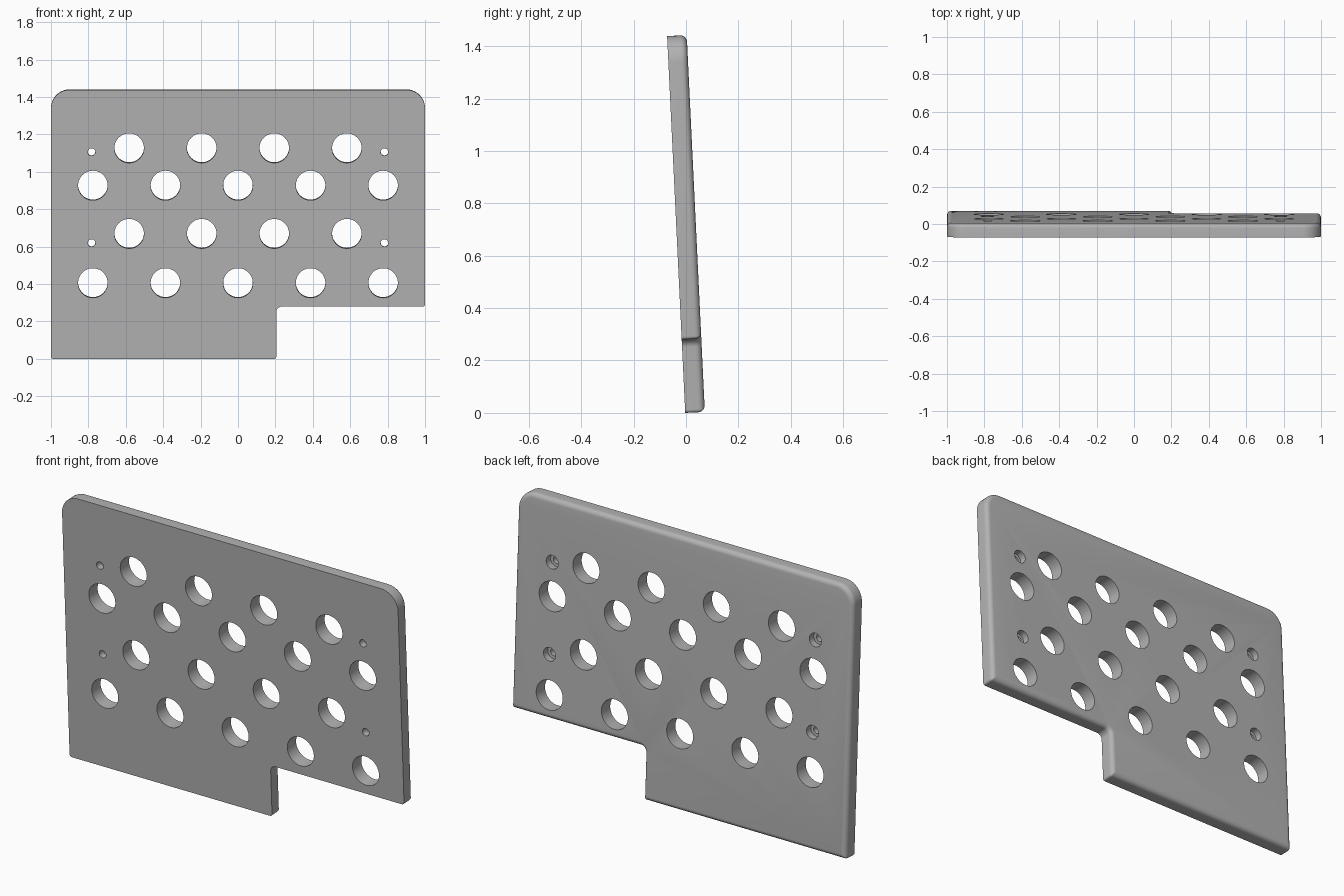
import bpy, bmesh
from math import atan2, cos, sin, pi, radians
from mathutils import Matrix

if "Cube" in bpy.data.objects:
    bpy.data.objects.remove(bpy.data.objects["Cube"])

HEIGHT, THICK, ROUND = 1.44, 0.075, 0.025
TILT = radians(2.75)

grey = bpy.data.materials.new("plain_grey")
grey.use_nodes = True
grey.diffuse_color = (0.45, 0.45, 0.45, 1)
grey.node_tree.nodes["Principled BSDF"].inputs["Base Color"].default_value = (0.45, 0.45, 0.45, 1)

# Outline corners: x, z, inward direction, corner radius, convex
CORNERS = [
    (-1, 0, 1, 1, 0.012, True),
    (0.205, 0, -1, 1, 0.012, True),
    (0.205, 0.28, -1, 1, 0.03, False),
    (1, 0.28, -1, 1, 0.012, True),
    (1, HEIGHT, -1, -1, 0.1, True),
    (-1, HEIGHT, 1, -1, 0.1, True),
]


def outline(inset, steps=10):
    """Rounded outline of the plate, shrunk by inset."""
    points = []
    for x, z, sx, sz, r, convex in CORNERS:
        turn = 1 if convex else -1
        radius = max(r - inset, 0.001) if convex else r + inset
        shift = inset + turn * radius
        middle = atan2(-turn * sz, -turn * sx)
        for i in range(steps + 1):
            a = middle + turn * (i / steps - 0.5) * pi / 2
            points.append((x + sx * shift + radius * cos(a),
                           z + sz * shift + radius * sin(a)))
    return points


def make_object(name, bm):
    bmesh.ops.recalc_face_normals(bm, faces=bm.faces)
    mesh = bpy.data.meshes.new(name)
    bm.to_mesh(mesh)
    bm.free()
    mesh.materials.append(grey)
    obj = bpy.data.objects.new(name, mesh)
    bpy.context.collection.objects.link(obj)
    return obj


# Plate: sharp front edge, rounded back edge
bm = bmesh.new()
layers = [(0, 0)]
for i in range(7):
    a = i / 6 * pi / 2
    layers.append((THICK - ROUND + ROUND * sin(a), ROUND * (1 - cos(a))))
rings = [[bm.verts.new((x, y, z)) for x, z in outline(inset)] for y, inset in layers]
for low, high in zip(rings, rings[1:]):
    for i in range(len(low)):
        j = (i + 1) % len(low)
        bm.faces.new((low[i], low[j], high[j], high[i]))
bm.faces.new(rings[0])
bm.faces.new(rings[-1])
plate = make_object("perforated_plate", bm)


def add_drill(bm, x, z, radius, y0, y1, sides):
    place = Matrix.Translation((x, (y0 + y1) / 2, z)) @ Matrix.Rotation(pi / 2, 4, 'X')
    bmesh.ops.create_cone(bm, cap_ends=True, segments=sides, radius1=radius,
                          radius2=radius, depth=y1 - y0, matrix=place)


# Staggered large holes and narrow screw holes
through = bmesh.new()
for z, count in ((0.406, 5), (0.67, 4), (0.928, 5), (1.128, 4)):
    for i in range(count):
        add_drill(through, (i - (count - 1) / 2) * 0.388, z, 0.079, -0.1, 0.2, 48)
# Wider recesses for the screw heads on the back
recess = bmesh.new()
for x in (-0.783, 0.783):
    for z in (0.62, 1.107):
        add_drill(through, x, z, 0.02, -0.1, 0.2, 24)
        add_drill(recess, x, z, 0.036, THICK / 2, 0.2, 32)

bpy.context.view_layer.objects.active = plate
for name, drills in (("hole_cutter", through), ("recess_cutter", recess)):
    cutter = make_object(name, drills)
    cutter.hide_render = True
    cut = plate.modifiers.new(name, 'BOOLEAN')
    cut.operation = 'DIFFERENCE'
    cut.solver = 'EXACT'
    cut.object = cutter
    bpy.ops.object.modifier_apply(modifier=cut.name)
    bpy.data.objects.remove(cutter)

# Lean the plate towards the front
plate.data.transform(Matrix.Translation((0, -0.003, 0)) @ Matrix.Rotation(TILT, 4, 'X'))

bpy.ops.object.select_all(action='DESELECT')
plate.select_set(True)
bpy.ops.object.shade_smooth_by_angle(angle=radians(30))
